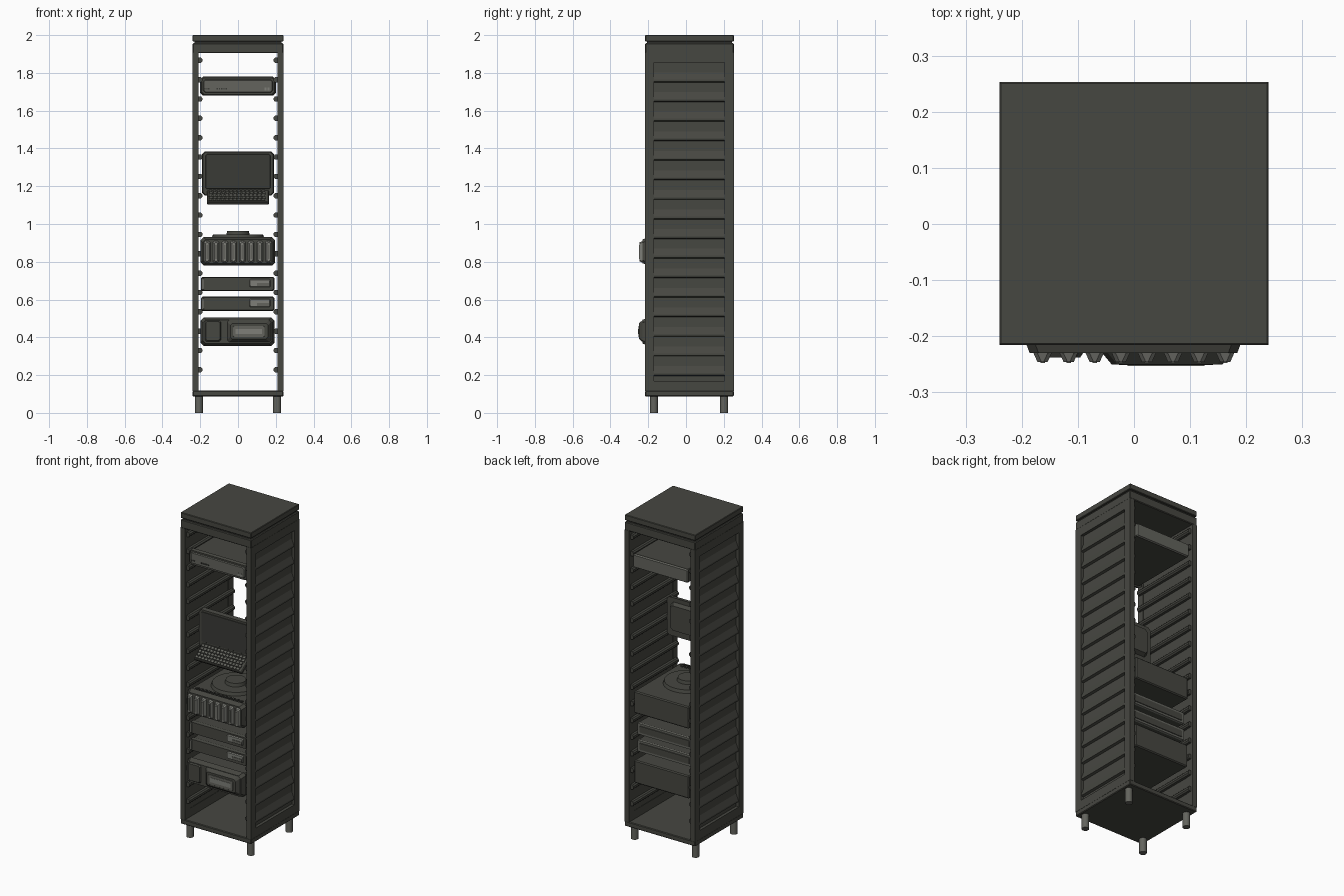
import bpy, bmesh, math
from mathutils import Vector

if "Cube" in bpy.data.objects:
    bpy.data.objects.remove(bpy.data.objects["Cube"])


def mat(name, r, g, b):
    m = bpy.data.materials.new(name)
    m.diffuse_color = (r, g, b, 1)
    m.use_nodes = True
    m.node_tree.nodes["Principled BSDF"].inputs["Base Color"].default_value = m.diffuse_color
    return m


DARK = mat("dark charcoal", 0.062, 0.063, 0.053)
DEEP = mat("deep charcoal", 0.042, 0.043, 0.037)
MID = mat("mid grey", 0.125, 0.127, 0.11)
LIGHT = mat("light grey", 0.21, 0.213, 0.19)


def finish(name, bm, m, smooth=False):
    bmesh.ops.recalc_face_normals(bm, faces=bm.faces)
    me = bpy.data.meshes.new(name)
    bm.to_mesh(me)
    bm.free()
    me.materials.append(m)
    ob = bpy.data.objects.new(name, me)
    bpy.context.collection.objects.link(ob)
    if smooth:
        bpy.ops.object.select_all(action='DESELECT')
        ob.select_set(True)
        bpy.context.view_layer.objects.active = ob
        bpy.ops.object.shade_smooth_by_angle(angle=math.radians(35))
    return ob


def add_box(bm, x0, x1, y0, y1, z0, z1):
    vs = bmesh.ops.create_cube(bm, size=1)['verts']
    for v in vs:
        v.co = Vector((x0 + (v.co.x + .5) * (x1 - x0),
                       y0 + (v.co.y + .5) * (y1 - y0),
                       z0 + (v.co.z + .5) * (z1 - z0)))


def box(name, m, x0, x1, y0, y1, z0, z1, bevel=0.0):
    bm = bmesh.new()
    add_box(bm, x0, x1, y0, y1, z0, z1)
    if bevel:
        bmesh.ops.bevel(bm, geom=bm.edges[:], offset=bevel, segments=1, affect='EDGES')
    return finish(name, bm, m)


def plate(name, m, x0, x1, z0, z1, y0, y1, cham=.008, inset=.006):
    """Eight-sided plate standing in xz, tapering from depth y0 to y1."""
    bm = bmesh.new()

    def ring(y, i):
        a, b, c, d = x0 + i, x1 - i, z0 + i, z1 - i
        k = cham
        pts = [(a + k, c), (b - k, c), (b, c + k), (b, d - k),
               (b - k, d), (a + k, d), (a, d - k), (a, c + k)]
        return [bm.verts.new((x, y, z)) for x, z in pts]
    r0, r1 = ring(y0, 0), ring(y1, inset)
    bm.faces.new(r0)
    bm.faces.new(r1)
    for i in range(8):
        j = (i + 1) % 8
        bm.faces.new((r0[i], r0[j], r1[j], r1[i]))
    return finish(name, bm, m)


def bar(name, m, profiles, y0, y1):
    """Extrude xz profiles along y, all in one object."""
    bm = bmesh.new()
    for p in profiles:
        a = [bm.verts.new((x, y0, z)) for x, z in p]
        b = [bm.verts.new((x, y1, z)) for x, z in p]
        bm.faces.new(a)
        bm.faces.new(b)
        for i in range(len(p)):
            j = (i + 1) % len(p)
            bm.faces.new((a[i], a[j], b[j], b[i]))
    return finish(name, bm, m)


def disc(name, m, x, y, z0, z1, r, n=32, taper=1.0):
    bm = bmesh.new()
    bmesh.ops.create_cone(bm, cap_ends=True, segments=n, radius1=r, radius2=r * taper, depth=z1 - z0)
    bmesh.ops.translate(bm, verts=bm.verts, vec=(x, y, (z0 + z1) / 2))
    return finish(name, bm, m, True)


F, B, W = -.216, .253, .24

# cabinet shell
box("cabinet_base", DARK, -W, W, F, B, .087, .118, .004)
box("cabinet_head", DARK, -W, W, F, B, 1.905, 1.957, .004)
box("cabinet_neck", DEEP, -W + .01, W - .01, F + .01, B - .01, 1.955, 1.968)
box("cabinet_cap", DARK, -W, W, F, B, 1.966, 2.0, .003)
for s, side in ((-1, "left"), (1, "right")):
    a, b = sorted((s * .209, s * W))
    box(f"front_post_{side}", DARK, a, b, F, -.17, .115, 1.908)
    box(f"back_post_{side}", DARK, a, b, .205, B, .115, 1.908)
    box(f"side_sill_{side}", DARK, a, b, -.171, .206, .115, .17)
    box(f"side_header_{side}", DARK, a, b, -.171, .206, 1.855, 1.908)
    a, b = sorted((s * .211, s * .222))
    box(f"side_panel_{side}", DARK, a, b, -.171, .206, .168, 1.857)
    # louvres outside, equipment rails inside
    louvres, rails = [], []
    for i in range(16):
        z = .223 + i * .1036
        louvres.append([(s * x, z + h) for x, h in
                        ((.221, .027), (.237, -.012), (.237, -.022), (.221, -.027))])
    for i in range(17):
        z = .228 + i * .1024
        rails.append([(s * x, z + h) for x, h in
                      ((.212, .014), (.196, .014), (.189, .006), (.189, -.006),
                       (.196, -.014), (.212, -.014))])
    bar(f"side_louvres_{side}", DARK, louvres, -.169, .204)
    bar(f"inner_rails_{side}", DARK, rails, -.2, .24)
    # feet
    for y, end in ((-.17, "front"), (.202, "back")):
        disc(f"foot_{end}_{side}", MID, s * .207, y, 0, .09, .021, 16)

# top slim unit
box("top_unit_case", DARK, -.185, .185, -.18, .245, 1.69, 1.772, .004)
plate("top_unit_bezel", DARK, -.2, .2, 1.68, 1.78, -.175, -.192, .014, .006)
plate("top_unit_face", MID, -.185, .185, 1.695, 1.765, -.19, -.199, .01, .004)
plate("top_unit_back", MID, -.185, .185, 1.69, 1.77, .244, .25, .006, .004)
for i, x in enumerate((-.175, -.165, -.155, -.11, -.098, -.086, -.074, -.062)):
    box(f"top_unit_slot_{i}", DEEP, x - .003, x + .003, -.202, -.198, 1.711, 1.719)
for x in (.145, .162):
    box("top_unit_button", LIGHT, x - .006, x + .006, -.203, -.198, 1.708, 1.722)

# fold-out console: screen, hinge and keyboard
plate("console_screen_frame", DARK, -.19, .19, 1.15, 1.385, -.085, -.112, .015, .004)
plate("console_screen_glass", DEEP, -.172, .172, 1.185, 1.37, -.111, -.114, .006, .002)
plate("console_screen_back", DARK, -.16, .16, 1.185, 1.36, -.086, -.06, .015, .012)
box("console_hinge", MID, -.15, .15, -.125, -.1, 1.15, 1.172, .004)
tilt = (math.radians(36), 0, 0)
bm = bmesh.new()
add_box(bm, -.163, .163, -.055, .055, -.012, .008)
bmesh.ops.bevel(bm, geom=bm.edges[:], offset=.004, segments=1, affect='EDGES')
deck = finish("console_keyboard_deck", bm, DARK)
bm = bmesh.new()
for r in range(5):
    for c in range(14):
        x = -.146 + c * .0215 + (r % 2) * .004
        y = -.04 + r * .0195
        add_box(bm, x - .0085, x + .0085, y - .0075, y + .0075, .006, .015)
keys = finish("console_keys", bm, MID)
for ob in (deck, keys):
    ob.rotation_euler = tilt
    ob.location = (0, -.152, 1.142)

# drive array with eight bays and a round fan housing
box("array_case", DARK, -.187, .187, -.2, .24, .79, .925, .006)
plate("array_bezel", DARK, -.198, .196, .78, .93, -.198, -.23, .016, .012)
for i in range(8):
    x = -.163 + i * .0465
    plate(f"array_bay_{i}", LIGHT, x - .018, x + .018, .793, .912, -.226, -.246, .007, .009)
    box(f"array_bay_slot_{i}", MID, x - .004, x + .004, -.248, -.244, .815, .89)
disc("array_fan_ring", DARK, 0, -.02, .923, .944, .14, 32, .95)
disc("array_fan_hub", DARK, 0, -.02, .943, .964, .062, 32, .92)
for i in range(12):
    x = -.15 + i * .0273
    box(f"array_vent_{i}", DEEP, x - .008, x + .008, -.19, -.172, .922, .932)

# two thin servers
for n, z0 in (("upper", .645), ("lower", .54)):
    z1 = z0 + .075
    box(f"{n}_server_case", DARK, -.187, .187, -.175, .2, z0 + .003, z1 - .003, .004)
    plate(f"{n}_server_bezel", DARK, -.196, .193, z0, z1, -.17, -.19, .008, .004)
    plate(f"{n}_server_end_left", MID, -.196, -.178, z0 + .005, z1 - .005, -.186, -.195, .004, .003)
    plate(f"{n}_server_panel", LIGHT, .06, .172, z0 + .02, z1 - .012, -.189, -.198, .005, .004)
    box(f"{n}_server_port_strip", MID, .1, .165, -.201, -.197, z0 + .027, z0 + .043)
    plate(f"{n}_server_back", MID, -.19, .19, z0, z1, .198, .207, .006, .004)
    plate(f"{n}_server_back_inset", DARK, -.17, .17, z0 + .016, z1 - .016, .206, .21, .004, .002)

# power supply unit at the bottom
box("power_unit_case", DARK, -.187, .187, -.2, .238, .36, .5, .006)
plate("power_unit_bezel", DARK, -.198, .192, .355, .505, -.198, -.23, .016, .012)
plate("power_unit_left_panel", DARK, -.178, -.088, .375, .492, -.226, -.238, .008, .008)
plate("power_unit_right_panel", DARK, -.06, .178, .372, .494, -.226, -.25, .01, .02)
plate("power_unit_window_frame", MID, -.028, .142, .4, .462, -.249, -.2515, .006, .002)
box("power_unit_window", LIGHT, -.012, .126, -.2535, -.251, .417, .445)
